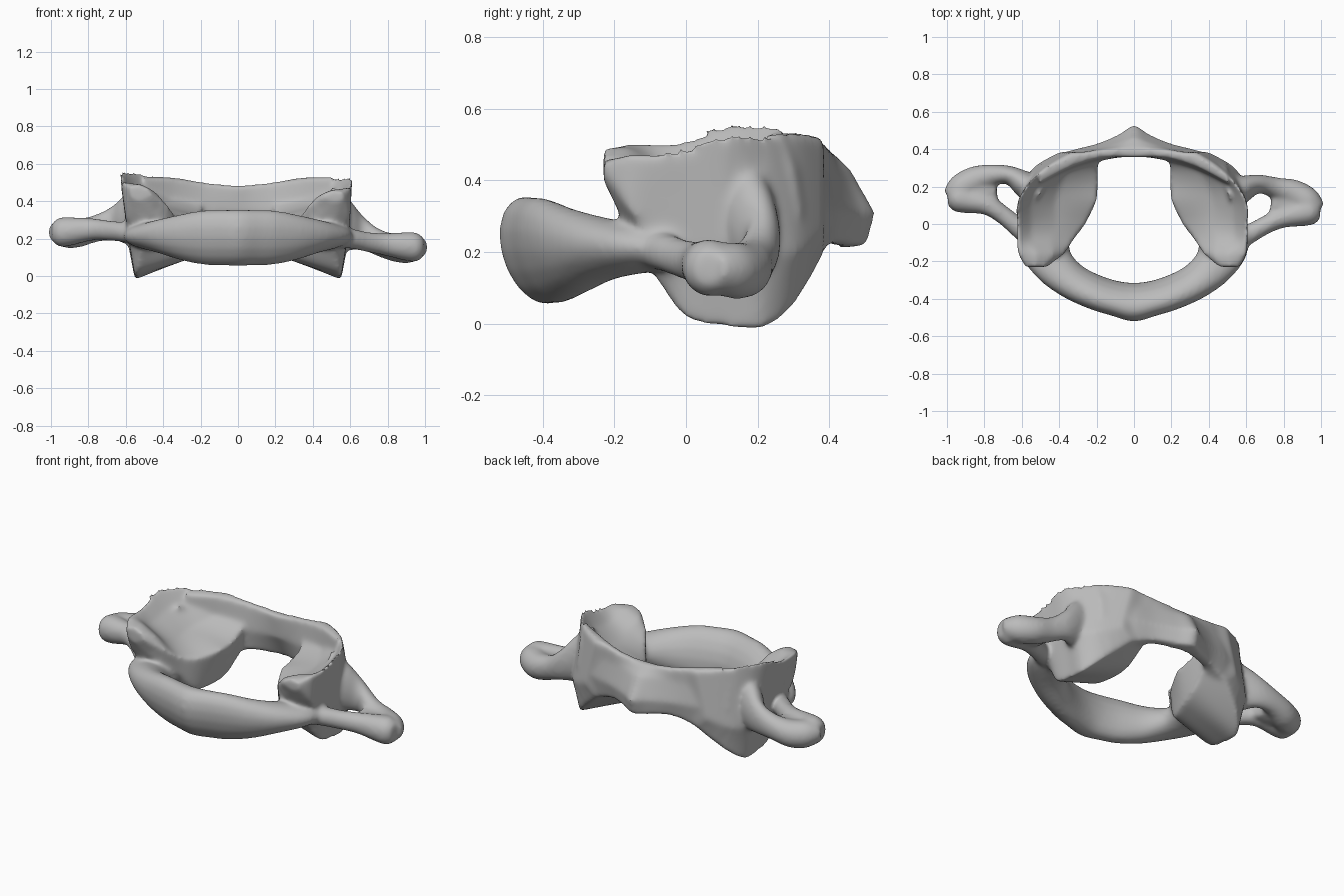
import bpy
import bmesh
from math import cos, sin, tau
from mathutils import Vector

if "Cube" in bpy.data.objects:
    bpy.data.objects.remove(bpy.data.objects["Cube"], do_unlink=True)

bone = bpy.data.materials.new("bone_grey")
bone.use_nodes = True
bone.diffuse_color = (0.5, 0.5, 0.5, 1)
bone.node_tree.nodes["Principled BSDF"].inputs["Base Color"].default_value = bone.diffuse_color

body = bmesh.new()


def spline(points, steps=4):
    """Smooth open curve through points."""
    points = [Vector(p) for p in points]
    last = len(points) - 1
    result = []
    for i in range(last):
        a, b, c, d = (points[min(max(i + k, 0), last)] for k in (-1, 0, 1, 2))
        for s in range(steps):
            t = s / steps
            bend = (2 * a - 5 * b + 4 * c - d) * t * t + (3 * b - a - 3 * c + d) * t ** 3
            result.append(b + ((c - a) * t + bend) / 2)
    return result + [points[-1]]


def loft(rings):
    """Skin a closed solid through rings of equal point count, smoothed lengthwise."""
    rings = list(zip(*[spline(line) for line in zip(*rings)]))
    solid = bmesh.new()
    loops = [[solid.verts.new(point) for point in ring] for ring in rings]
    for low, high in zip(loops, loops[1:]):
        for i in range(len(low)):
            j = (i + 1) % len(low)
            solid.faces.new((low[i], low[j], high[j], high[i]))
    solid.faces.new(loops[0])
    solid.faces.new(loops[-1])
    bmesh.ops.triangulate(solid, faces=solid.faces[:])
    bmesh.ops.recalc_face_normals(solid, faces=solid.faces[:])
    piece = bpy.data.meshes.new("piece")
    solid.to_mesh(piece)
    solid.free()
    body.from_mesh(piece)
    bpy.data.meshes.remove(piece)


def tube(stations, lean=0.0, sides=16):
    """Oval tube; each station is x, y, z, half thickness, half height."""
    centres = [Vector(s[:3]) for s in stations]
    rings = []
    for i, (x, y, z, thick, tall) in enumerate(stations):
        along = centres[min(i + 1, len(centres) - 1)] - centres[max(i - 1, 0)]
        across = Vector((along.y, -along.x, 0)).normalized()
        ring = []
        for k in range(sides):
            c, s = cos(tau * k / sides), sin(tau * k / sides)
            shift = across * (thick * c + lean * tall * s)
            ring.append(centres[i] + shift + Vector((0, 0, tall * s)))
        rings.append(ring)
    loft(rings)


def mirrored(half):
    """Extend a half list, starting on the mid plane, to both sides."""
    return [(-s[0], *s[1:]) for s in reversed(half[1:])] + half


# Front arch: a leaning bow, tallest on the mid line
tube(mirrored([
    (0, -.418, .205, .1, .152),
    (.1, -.398, .205, .09, .15),
    (.2, -.368, .205, .09, .145),
    (.32, -.312, .205, .095, .12),
    (.42, -.23, .21, .11, .09),
    (.475, -.13, .21, .135, .07),
    (.49, -.03, .21, .125, .06),
]), lean=0.2)

# Rear arch: a tall slanted wall with a central tubercle, as y, z outlines
wall = [
    (0, ((.355, .48), (.4, .485), (.46, .43), (.53, .31), (.505, .22), (.43, .21), (.36, .35))),
    (.08, ((.36, .485), (.4, .49), (.435, .43), (.48, .31), (.465, .22), (.4, .22), (.355, .35))),
    (.2, ((.35, .5), (.395, .505), (.4, .43), (.43, .31), (.41, .22), (.35, .22), (.33, .35))),
    (.35, ((.3, .52), (.355, .53), (.37, .43), (.39, .31), (.37, .18), (.3, .15), (.28, .35))),
    (.5, ((.22, .53), (.265, .53), (.3, .43), (.32, .31), (.3, .17), (.2, .12), (.2, .35))),
]
loft([[(x, y, z) for y, z in outline] for x, outline in mirrored(wall)])

# Side masses: hollowed upper facet, sloped lower facet, as x, z outlines
mass = [
    (-.23, ((.58, .48), (.53, .49), (.48, .47), (.46, .43), (.53, .4), (.57, .42), (.58, .45))),
    (-.16, ((.62, .505), (.52, .49), (.43, .44), (.37, .37), (.4, .28), (.5, .25), (.6, .32))),
    (-.08, ((.63, .515), (.55, .45), (.44, .39), (.32, .31), (.33, .2), (.52, .12), (.59, .24))),
    (0, ((.63, .525), (.55, .44), (.42, .36), (.26, .29), (.28, .1), (.55, .015), (.59, .22))),
    (.12, ((.625, .565), (.55, .47), (.42, .37), (.2, .31), (.24, .1), (.55, -.01), (.59, .22))),
    (.22, ((.56, .56), (.5, .48), (.39, .39), (.19, .32), (.22, .13), (.545, -.015), (.59, .2))),
    (.31, ((.46, .54), (.42, .51), (.34, .43), (.19, .36), (.21, .2), (.47, .06), (.53, .2))),
    (.385, ((.33, .52), (.3, .51), (.25, .49), (.19, .46), (.2, .28), (.32, .19), (.4, .25))),
]
# Side processes: two bars around a narrow opening, a web between, and a blunt tip
front_bar = [
    (.5, -.1, .21, .065, .06), (.6, -.05, .205, .055, .055), (.69, .01, .19, .05, .055),
    (.78, .06, .18, .055, .06), (.88, .085, .17, .07, .075), (.95, .1, .165, .075, .08),
    (.995, .1, .165, .045, .05),
]
rear_bar = [
    (.5, .16, .3, .08, .18), (.59, .2, .28, .07, .14), (.67, .235, .235, .05, .095),
    (.76, .22, .185, .06, .075), (.85, .195, .16, .075, .078), (.93, .15, .16, .075, .078),
    (.985, .1, .165, .05, .05),
]
web = [(.735, .15, .18, .07, .045), (.8, .14, .17, .08, .055), (.92, .11, .165, .06, .06)]

# Each side: direction, rim drop, rim inset, tip lift and tip shift
for side, rim_drop, rim_inset, raise_tip, push_back in ((1, .03, .02, -.01, -.03), (-1, 0, 0, .07, .04)):
    rings = []
    for y, outline in mass:
        ring = []
        for x, z in outline:
            amount = min(1, max(0, (z - .38) * 10)) * min(1, max(0, (.385 - y) * 8))
            ring.append((side * (x - rim_inset * amount), y, z - rim_drop * amount))
        rings.append(ring)
    loft(rings)
    for bar in (front_bar, rear_bar, web):
        moved = []
        for x, y, z, thick, tall in bar:
            reach = min(1, max(0, (x - .5) * 4))
            moved.append((side * x, y + push_back * reach, z + raise_tip * reach, thick, tall))
        tube(moved)

# Fuse the parts into one smooth bone
mesh = bpy.data.meshes.new("vertebra")
body.to_mesh(mesh)
body.free()
mesh.materials.append(bone)
vertebra = bpy.data.objects.new("vertebra", mesh)
bpy.context.collection.objects.link(vertebra)
bpy.context.view_layer.objects.active = vertebra
vertebra.select_set(True)

fuse = vertebra.modifiers.new("fuse", "REMESH")
fuse.mode = "VOXEL"
fuse.voxel_size = 0.01
fuse.use_smooth_shade = True
soften = vertebra.modifiers.new("soften", "SMOOTH")
soften.factor = 0.5
soften.iterations = 24
for name in ("fuse", "soften"):
    bpy.ops.object.modifier_apply(modifier=name)
bpy.ops.object.shade_smooth()
